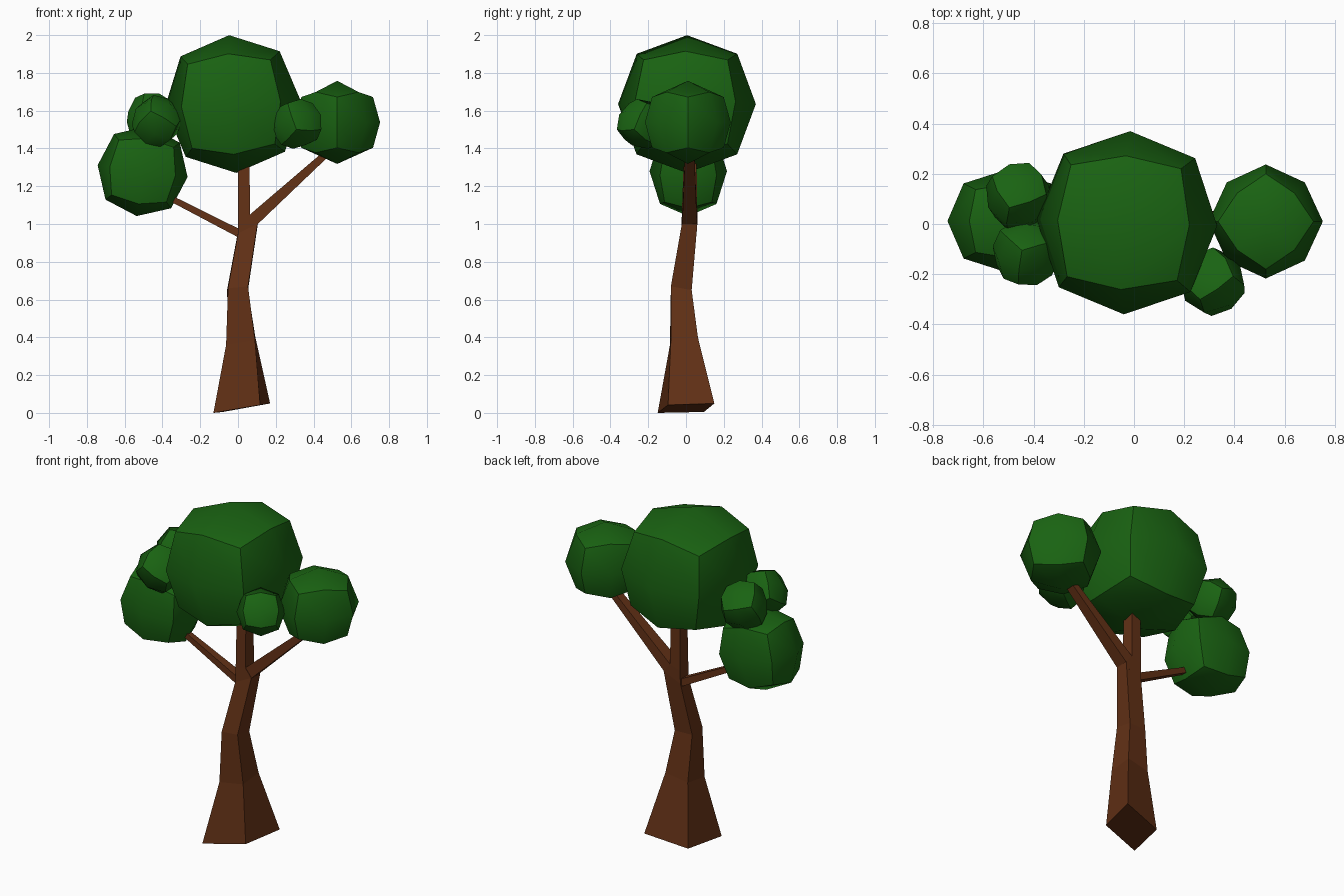
import bpy, bmesh
from math import radians
from mathutils import Vector, Euler

if "Cube" in bpy.data.objects:
    bpy.data.objects.remove(bpy.data.objects["Cube"])


def material(name, rgb):
    m = bpy.data.materials.new(name)
    m.diffuse_color = (*rgb, 1)
    m.use_nodes = True
    m.node_tree.nodes["Principled BSDF"].inputs["Base Color"].default_value = m.diffuse_color
    return m


BARK = material("bark", (0.125, 0.031, 0.008))
LEAF = material("leaf", (0.010, 0.125, 0.006))


def finish(bm, name, mat):
    bmesh.ops.recalc_face_normals(bm, faces=bm.faces)
    me = bpy.data.meshes.new(name)
    bm.to_mesh(me)
    bm.free()
    me.materials.append(mat)
    ob = bpy.data.objects.new(name, me)
    bpy.context.collection.objects.link(ob)
    return ob


def limb(name, rings):
    """Loft four-cornered rings into a closed, faceted limb."""
    bm = bmesh.new()
    loops = [[bm.verts.new(p) for p in ring] for ring in rings]
    for a, b in zip(loops, loops[1:]):
        for i in range(4):
            j = (i + 1) % 4
            bm.faces.new((a[i], a[j], b[j], b[i]))
    bm.faces.new(loops[0][::-1])
    bm.faces.new(loops[-1])
    return finish(bm, name, BARK)


def branch_ring(top, bottom, y, half):
    """Cross-section of a side branch from its upper and lower edge in x, z."""
    (xa, za), (xb, zb) = top, bottom
    return [(xa, y - half, za), (xb, y - half, zb),
            (xb, y + half, zb), (xa, y + half, za)]


def clump(name, centre, size, rot):
    """Rounded cube with each side split in four."""
    bm = bmesh.new()
    bmesh.ops.create_cube(bm, size=2)
    bmesh.ops.subdivide_edges(bm, edges=bm.edges[:], cuts=1, use_grid_fill=True)
    turn = Euler([radians(a) for a in rot]).to_matrix()
    for v in bm.verts:
        n = sum(abs(c) > 0.5 for c in v.co)
        p = v.co * {1: 1.0, 2: 0.73, 3: 0.61}[n]
        v.co = turn @ Vector(c * s for c, s in zip(p, size)) + Vector(centre)
    ob = finish(bm, name, LEAF)
    bpy.ops.object.select_all(action='DESELECT')
    ob.select_set(True)
    bpy.context.view_layer.objects.active = ob
    bpy.ops.object.shade_smooth_by_angle(angle=radians(41))


# Bent trunk, flared at the foot and running up into the crown
limb("trunk", [
    [(-.13, -.15, 0), (.117, -.095, .042), (.17, .15, .05), (-.08, .095, .005)],
    [(-.063, -.085, .36), (.09, -.08, .385), (.092, .063, .4), (-.05, .055, .375)],
    [(-.053, -.078, .66), (.053, -.08, .67), (.053, .03, .65), (-.058, .025, .65)],
    [(0, -.026, .95), (.103, -.022, 1.0), (.105, .06, 1.0), (-.002, .055, .95)],
    [(0, -.022, 1.03), (.064, -.022, 1.05), (.064, .06, 1.05), (0, .058, 1.03)],
    [(0, -.01, 1.4), (.06, -.01, 1.4), (.06, .055, 1.4), (0, .055, 1.4)],
])

# Side branches
limb("right_branch", [
    branch_ring((.03, 1.02), (.08, .96), .019, .038),
    branch_ring((.063, 1.05), (.105, 1.0), .019, .039),
    branch_ring((.47, 1.398), (.515, 1.392), .02, .024),
])
limb("left_branch", [
    branch_ring((.05, .95), (.05, .905), .017, .03),
    branch_ring((0, .977), (0, .93), .017, .028),
    branch_ring((-.42, 1.185), (-.42, 1.152), .01, .014),
])

# Leaf clumps: centre, radii, rotation in degrees
clump("crown_leaves", (-.028, .005, 1.635), (.36, .365, .365), (0, -3, -2))
clump("right_leaves", (.525, .01, 1.538), (.22, .22, .22), (0, 0, 45))
clump("left_leaves", (-.505, .012, 1.28), (.24, .205, .24), (0, 7.5, 0))
clump("front_right_leaves", (.312, -.23, 1.53), (.132, .132, .132), (-30, 0, 35))
clump("front_left_leaves", (-.43, -.115, 1.545), (.132, .132, .132), (38, 30, 15))
clump("back_left_leaves", (-.46, .11, 1.562), (.133, .133, .133), (-30, 15, 20))
